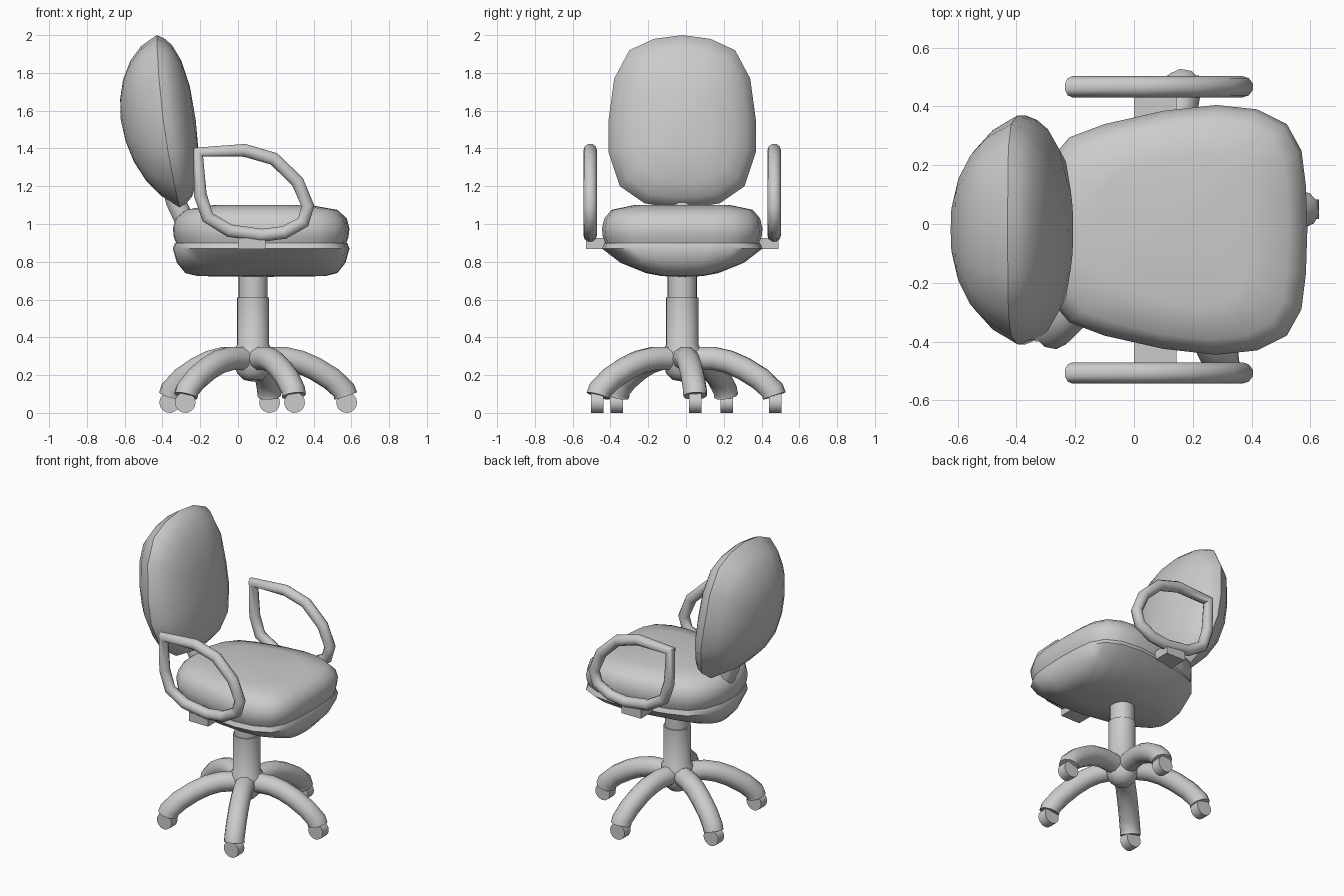
import bpy, bmesh, math
from mathutils import Matrix

if "Cube" in bpy.data.objects:
    bpy.data.objects.remove(bpy.data.objects["Cube"])

MID = -0.02          # y of the symmetry plane
COL = (0.08, MID)    # column axis


def finish(ob, angle=50):
    bpy.ops.object.select_all(action='DESELECT')
    ob.select_set(True)
    bpy.context.view_layer.objects.active = ob
    if ob.type == 'CURVE':
        bpy.ops.object.convert(target='MESH')
        ob = bpy.context.object
    bpy.ops.object.shade_smooth_by_angle(angle=math.radians(angle))
    return ob


def from_bmesh(name, bm, angle=50):
    bmesh.ops.remove_doubles(bm, verts=bm.verts, dist=1e-5)
    bmesh.ops.recalc_face_normals(bm, faces=bm.faces)
    me = bpy.data.meshes.new(name)
    bm.to_mesh(me)
    bm.free()
    ob = bpy.data.objects.new(name, me)
    bpy.context.collection.objects.link(ob)
    return finish(ob, angle)


def loft(name, rings, angle=50):
    """Skin closed rings of equal length; collapsed end rings become poles."""
    bm = bmesh.new()
    rows = [[bm.verts.new(p) for p in r] for r in rings]
    n = len(rows[0])
    for a, b in zip(rows, rows[1:]):
        for i in range(n):
            j = (i + 1) % n
            bm.faces.new((a[i], a[j], b[j], b[i]))
    return from_bmesh(name, bm, angle)


def tube(name, pts, radius, closed=False):
    cu = bpy.data.curves.new(name, 'CURVE')
    cu.dimensions = '3D'
    cu.bevel_depth, cu.bevel_resolution, cu.use_fill_caps = radius, 3, True
    sp = cu.splines.new('POLY')
    sp.points.add(len(pts) - 1)
    for p, co in zip(sp.points, pts):
        p.co = (*co, 1)
    sp.use_cyclic_u = closed
    ob = bpy.data.objects.new(name, cu)
    bpy.context.collection.objects.link(ob)
    return finish(ob)


def mirrored(half):
    """Complete a half outline (first and last points on the axis)."""
    return half + [(a, -b) for a, b in half[-2:0:-1]]


# Seat cushion and seat pan share one plan outline
plan = mirrored([(.59, 0), (.585, .15), (.57, .27), (.52, .36), (.42, .41), (.28, .425),
                 (.1, .405), (-.1, .36), (-.22, .315), (-.30, .22), (-.34, .1), (-.345, 0)])


def seat_part(name, levels):
    loft(name, [[(.13 + (x - .13) * sx, MID + y * sy, z) for x, y in plan]
                for sx, sy, z in levels])


seat_part("seat_cushion", [(0, 0, .9), (.965, .96, .9), (.99, .99, .935), (1, 1, .975), (.97, .97, 1.03),
                           (.86, .88, 1.075), (.55, .6, 1.1), (0, 0, 1.095)])
seat_part("seat_pan", [(0, 0, .9), (.975, .97, .9), (1, 1, .87), (.955, .77, .795),
                       (.86, .45, .74), (.72, .25, .724), (0, 0, .72)])

# Backrest: rounded outline domed to the front and the rear
shape = mirrored([(2.0, 0), (1.98, .15), (1.92, .28), (1.77, .36), (1.55, .39), (1.38, .39),
                  (1.2, .33), (1.11, .2), (1.09, .08), (1.09, 0)])


def back_ring(s, d):
    ring = []
    for z, y in shape:
        zz = 1.55 + (z - 1.55) * s
        t = (2.0 - zz) / .91
        ring.append((-.43 + .02 * t + .10 * t * t + d, MID + y * s, zz))
    return ring


loft("backrest", [back_ring(*r) for r in
                  [(0, -.225), (.25, -.215), (.48, -.19), (.7, -.145), (.87, -.085), (1, 0),
                   (.96, .04), (.88, .08), (.7, .125), (.4, .16), (0, .172)]])

# Backrest support
tube("back_support", [(-.2, MID, .86), (-.26, MID, .97), (-.33, MID, 1.12), (-.36, MID, 1.25)], .055)

# Armrest loops and their brackets
loop = [(-.21, 1.38), (.035, 1.39), (.19, 1.345), (.315, 1.225), (.37, 1.095), (.345, 1.01),
        (.245, .955), (.125, .94), (-.045, .965), (-.16, 1.035), (-.2, 1.155)]
for side, s in (("left", 1), ("right", -1)):
    tube(f"armrest_{side}", [(x, MID + s * .487, z) for x, z in loop], .036, True)
    bm = bmesh.new()
    bmesh.ops.create_cube(bm, size=1, matrix=Matrix.Translation((.072, MID + s * .405, .897))
                          @ Matrix.Diagonal((.145, .21, .06, 1)))
    from_bmesh(f"arm_bracket_{side}", bm, 30)

# Column with hub, turned around the vertical axis
profile = [(0, .165), (.05, .175), (.085, .21), (.1, .26), (.1, .34), (.085, .36), (.085, .61),
           (.077, .61), (.077, .76), (0, .76)]
loft("column", [[(COL[0] + r * math.cos(k * math.tau / 24), COL[1] + r * math.sin(k * math.tau / 24), z)
                 for k in range(24)] for r, z in profile])

# Five curved legs, each with a rounded inner end and a wheel
leg = [(.06, .288), (.17, .288), (.25, .27), (.33, .235), (.42, .18), (.485, .12), (.495, .09)]
for k in range(5):
    a = math.radians(8 + 72 * k)
    c, s = math.cos(a), math.sin(a)
    tube(f"leg_{k + 1}", [(COL[0] + r * c, COL[1] + r * s, z) for r, z in leg], .064)
    bm = bmesh.new()
    bmesh.ops.create_uvsphere(bm, u_segments=12, v_segments=8, radius=.064,
                              matrix=Matrix.Translation((COL[0] + .06 * c, COL[1] + .06 * s, .288)))
    from_bmesh(f"leg_end_{k + 1}", bm)
    bm = bmesh.new()
    bmesh.ops.create_cone(bm, cap_ends=True, segments=16, radius1=.055, radius2=.055, depth=.066,
                          matrix=Matrix.Translation((COL[0] + .5 * c, COL[1] + .5 * s, .055))
                          @ Matrix.Rotation(math.pi / 2, 4, 'X'))
    from_bmesh(f"wheel_{k + 1}", bm)
